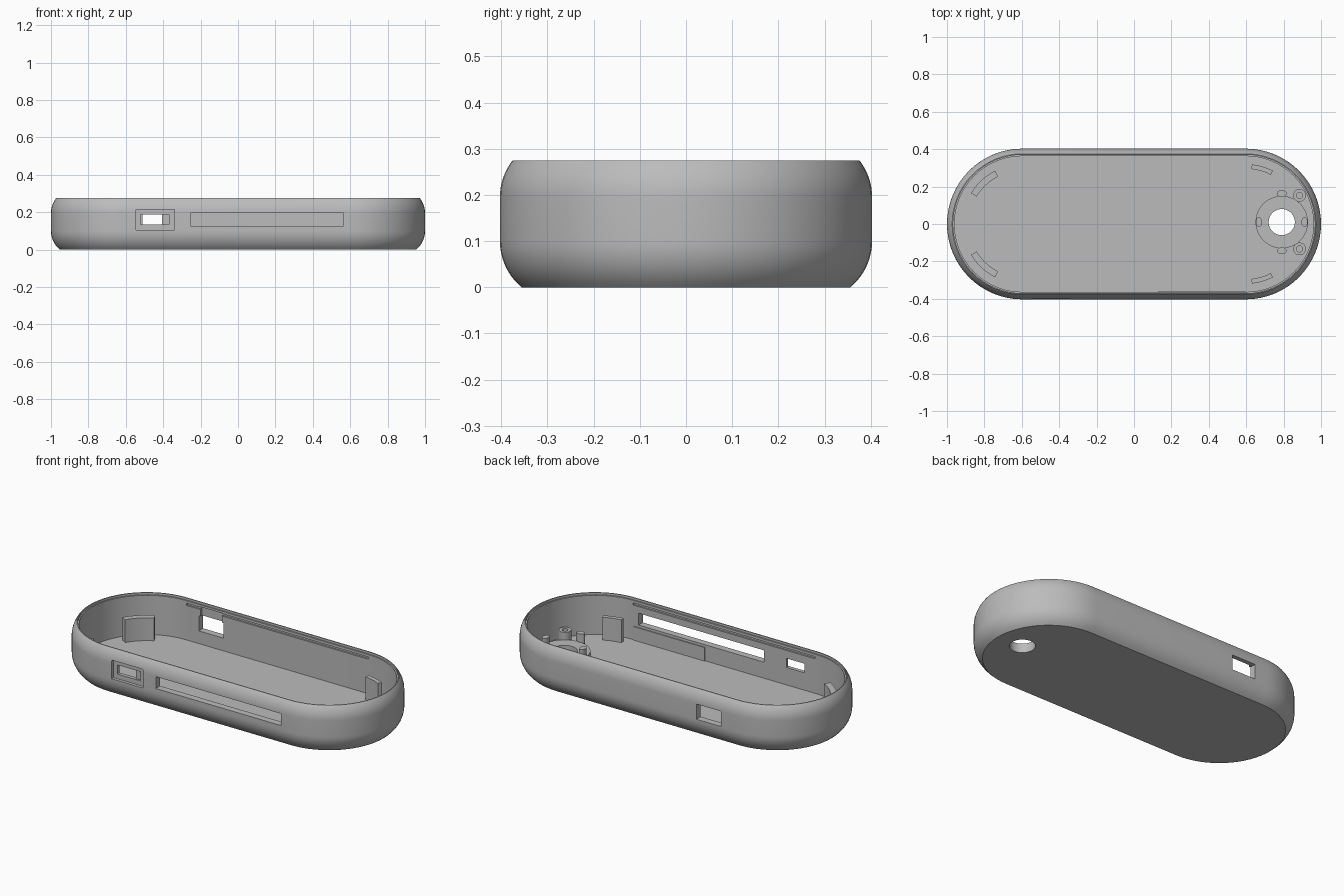
import bpy, bmesh, math
from math import pi, cos, sin, radians

cube = bpy.data.objects.get("Cube")
if cube:
    bpy.data.objects.remove(cube, do_unlink=True)

grey = bpy.data.materials.new("plain grey")
grey.use_nodes = True
COLOUR = (0.5, 0.5, 0.5, 1)
grey.diffuse_color = COLOUR
grey.node_tree.nodes["Principled BSDF"].inputs["Base Color"].default_value = COLOUR

HALF_WIDTH, CENTRE = 0.403, 0.597
FLOOR = 0.03


def stadium(inset, steps=32):
    """Outline of two half circles joined by straight sides."""
    r = HALF_WIDTH - inset
    pts = []
    for side, start in ((1, -pi / 2), (-1, pi / 2)):
        for i in range(steps + 1):
            a = start + pi * i / steps
            pts.append((side * CENTRE + r * cos(a), r * sin(a)))
    return pts


def loft(name, rings):
    """Solid skinned through (outline, height) rings, capped at both ends."""
    bm = bmesh.new()
    loops = [[bm.verts.new((x, y, z)) for x, y in pts] for pts, z in rings]
    n = len(loops[0])
    for a, b in zip(loops, loops[1:]):
        for i in range(n):
            j = (i + 1) % n
            bm.faces.new((a[i], a[j], b[j], b[i]))
    bm.faces.new(loops[0][::-1])
    bm.faces.new(loops[-1])
    bmesh.ops.recalc_face_normals(bm, faces=bm.faces)
    mesh = bpy.data.meshes.new(name)
    bm.to_mesh(mesh)
    bm.free()
    mesh.materials.append(grey)
    obj = bpy.data.objects.new(name, mesh)
    bpy.context.collection.objects.link(obj)
    return obj


def prism(name, pts, z0, z1):
    return loft(name, [(pts, z0), (pts, z1)])


def ellipse(x, y, rx, ry, steps=32):
    return [(x + rx * cos(2 * pi * i / steps), y + ry * sin(2 * pi * i / steps))
            for i in range(steps)]


def box(name, x0, x1, y0, y1, z0, z1):
    return prism(name, [(x0, y0), (x1, y0), (x1, y1), (x0, y1)], z0, z1)


def cut(obj, *cutters):
    """Subtract the cutters one by one, then remove them."""
    for cutter in cutters:
        mod = obj.modifiers.new("cut", 'BOOLEAN')
        mod.operation, mod.solver, mod.object = 'DIFFERENCE', 'EXACT', cutter
        bpy.context.view_layer.update()
        graph = bpy.context.evaluated_depsgraph_get()
        mesh = bpy.data.meshes.new_from_object(obj.evaluated_get(graph))
        obj.modifiers.clear()
        obj.data = mesh
        bpy.data.objects.remove(cutter, do_unlink=True)


def smooth(obj):
    bpy.ops.object.select_all(action='DESELECT')
    obj.select_set(True)
    bpy.context.view_layer.objects.active = obj
    bpy.ops.object.shade_smooth_by_angle(angle=radians(25))


# Open tray: rounded outside, thin rim with a step, straight inside wall
R = 0.13
LOW, HIGH, TOP = 0.1, 0.195, 0.275


def bulge(h):
    return R - math.sqrt(R * R - h * h)


profile = [(bulge(LOW * (1 - i / 8)), LOW * i / 8) for i in range(9)]
profile += [(bulge((TOP - HIGH) * i / 8), HIGH + (TOP - HIGH) * i / 8) for i in range(9)]
profile += [(0.033, TOP), (0.033, 0.262), (0.04, 0.262), (0.04, FLOOR)]
shell = loft("tray_shell", [(stadium(inset), z) for inset, z in profile])

# Openings in the front wall: recessed port and long slot
cut(shell,
    box("port_recess", -0.545, -0.34, -0.5, -0.385, 0.105, 0.215),
    box("port_pocket", -0.52, -0.37, -0.5, -0.375, 0.133, 0.187),
    box("port_hole", -0.52, -0.405, -0.5, -0.3, 0.133, 0.187),
    box("long_slot", -0.255, 0.565, -0.5, -0.3, 0.125, 0.195))

# Opening in the back wall, with a shallow pocket above it inside
cut(shell,
    box("back_hole", -0.51, -0.35, 0.3, 0.5, 0.105, 0.195),
    box("back_pocket", -0.5, -0.36, 0.3, 0.377, 0.185, 0.25))

# Snap grooves along both long inside walls
for s in (-1, 1):
    y0, y1 = sorted((s * 0.34, s * 0.373))
    cut(shell, box("snap_groove", -0.59, 0.6, y0, y1, 0.234, 0.247))

# Round hole through the floor and its raised collar
HX, HY = 0.79, 0.01
cut(shell, prism("floor_hole", ellipse(HX, HY, 0.07, 0.07, 48), -0.1, 0.2))
smooth(shell)
collar = prism("hole_collar", ellipse(HX, HY, 0.14, 0.14, 48), FLOOR - 0.01, 0.055)
cut(collar, prism("collar_hole", ellipse(HX, HY, 0.07, 0.07, 48), -0.1, 0.2))
smooth(collar)

# Locating pins around the collar
for i in range(4):
    a = i * pi / 2
    rx, ry = (0.017, 0.026) if i % 2 == 0 else (0.026, 0.018)
    d = 0.122 if i % 2 == 0 else 0.153
    smooth(prism("locating_pin", ellipse(HX + d * cos(a), HY + d * sin(a), rx, ry),
                 FLOOR - 0.01, 0.105))

# Screw posts with blind holes
for s in (-1, 1):
    x, y = 0.885, HY + s * 0.143
    post = prism("screw_post", ellipse(x, y, 0.034, 0.034), FLOOR - 0.01, 0.1)
    cut(post, prism("screw_hole", ellipse(x, y, 0.016, 0.016), 0.045, 0.2))
    smooth(post)


# Curved upright tabs near the four corners
def arc_tab(name, cx, a0, a1, r0, r1, s, steps=10):
    angles = [radians(a0 + (a1 - a0) * i / steps) for i in range(steps + 1)]
    pts = [(cx + r1 * cos(a), s * r1 * sin(a)) for a in angles]
    pts += [(cx + r0 * cos(a), s * r0 * sin(a)) for a in reversed(angles)]
    smooth(prism(name, pts, FLOOR - 0.01, 0.165))


for s in (-1, 1):
    arc_tab("left_tab", CENTRE, 63, 84, 0.295, 0.32, s)
    arc_tab("right_tab", -CENTRE, 117, 149, 0.285, 0.32, s)

# Thin stiffening plate low on the front inside wall
box("wall_plate", 0.13, 0.597, -0.366, -0.358, FLOOR - 0.01, 0.11)
